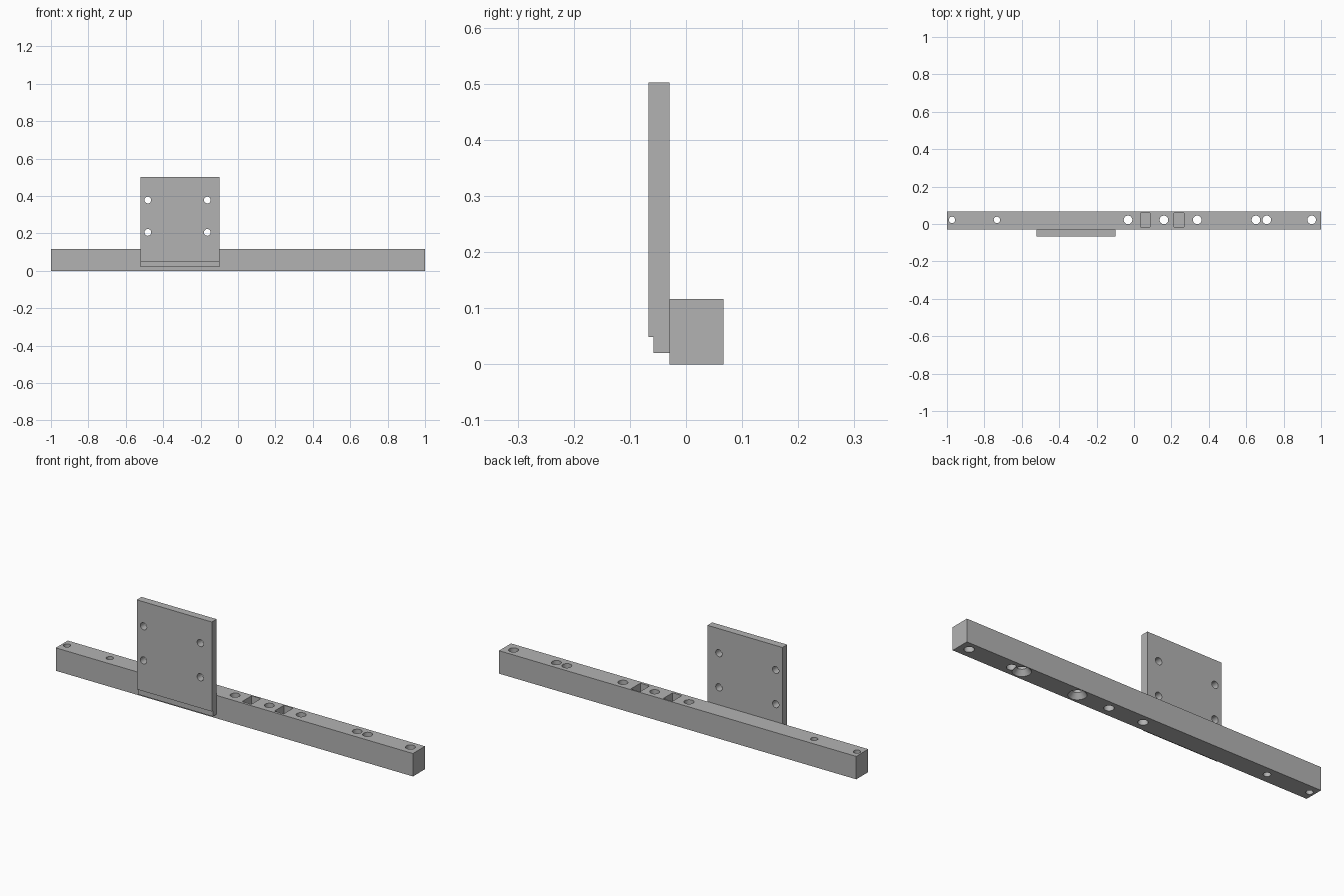
import bpy
import bmesh
from math import radians
from mathutils import Matrix, Vector

if "Cube" in bpy.data.objects:
    bpy.data.objects.remove(bpy.data.objects["Cube"])

# Single plain grey
grey = bpy.data.materials.new("plain grey")
grey.use_nodes = True
colour = (0.45, 0.45, 0.45, 1)
grey.diffuse_color = colour
grey.node_tree.nodes["Principled BSDF"].inputs["Base Color"].default_value = colour


def make_object(name, bm):
    bmesh.ops.recalc_face_normals(bm, faces=bm.faces)
    mesh = bpy.data.meshes.new(name)
    bm.to_mesh(mesh)
    bm.free()
    mesh.materials.append(grey)
    obj = bpy.data.objects.new(name, mesh)
    bpy.context.collection.objects.link(obj)
    return obj


def prism(name, profile, x0, x1):
    """Extrude a (y, z) profile along x."""
    bm = bmesh.new()
    face = bm.faces.new([bm.verts.new((x0, y, z)) for y, z in profile])
    side = bmesh.ops.extrude_face_region(bm, geom=[face])["geom"]
    verts = [v for v in side if isinstance(v, bmesh.types.BMVert)]
    bmesh.ops.translate(bm, verts=verts, vec=(x1 - x0, 0, 0))
    return make_object(name, bm)


def box(name, x0, x1, y0, y1, z0, z1):
    return prism(name, [(y0, z0), (y1, z0), (y1, z1), (y0, z1)], x0, x1)


def cone(name, centre, r1, r2, depth, tilt=0):
    """Round cutter along z, or along y when tilted."""
    bm = bmesh.new()
    matrix = Matrix.Translation(Vector(centre)) @ Matrix.Rotation(radians(tilt), 4, "X")
    bmesh.ops.create_cone(bm, cap_ends=True, segments=32, radius1=r1,
                          radius2=r2, depth=depth, matrix=matrix)
    return make_object(name, bm)


def cut(target, cutter):
    cutter.hide_render = True
    mod = target.modifiers.new("cut", "BOOLEAN")
    mod.operation = "DIFFERENCE"
    mod.solver = "EXACT"
    mod.object = cutter
    bpy.context.view_layer.objects.active = target
    bpy.ops.object.modifier_apply(modifier=mod.name)
    bpy.data.objects.remove(cutter)


def smooth(obj):
    bpy.ops.object.select_all(action="DESELECT")
    obj.select_set(True)
    bpy.context.view_layer.objects.active = obj
    bpy.ops.object.shade_smooth_by_angle(angle=radians(30))


BACK, FRONT, TOP = 0.067, -0.029, 0.116
HOLE_Y = 0.022

# Long bar with vertical through holes
bar = box("long_bar", -1, 1, FRONT, BACK, 0, TOP)
for x in (-0.973, -0.733):
    cut(bar, cone("small_hole", (x, HOLE_Y, TOP / 2), 0.017, 0.017, 0.3))
for x in (-0.032, 0.16, 0.338, 0.652, 0.71, 0.95):
    cut(bar, cone("large_hole", (x, HOLE_Y, TOP / 2), 0.023, 0.023, 0.3))

# Countersinks on the underside, extended just below the face
for x in (0.338, 0.652):
    cut(bar, cone("countersink", (x, HOLE_Y, 0.01), 0.046, 0.023, 0.03))

# Blind rectangular pockets in the top
for x in (0.06, 0.241):
    cut(bar, box("pocket", x - 0.026, x + 0.026, -0.016, 0.06, 0.036, 0.2))

# Upright plate with a stepped lower lip
plate = prism("upright_plate", [(FRONT, 0.02), (FRONT, 0.502), (-0.067, 0.502),
                                (-0.067, 0.049), (-0.058, 0.049), (-0.058, 0.02)],
              -0.52, -0.10)
for x in (-0.482, -0.164):
    for z in (0.205, 0.378):
        cut(plate, cone("plate_hole", (x, FRONT, z), 0.018, 0.018, 0.3, 90))

smooth(bar)
smooth(plate)
